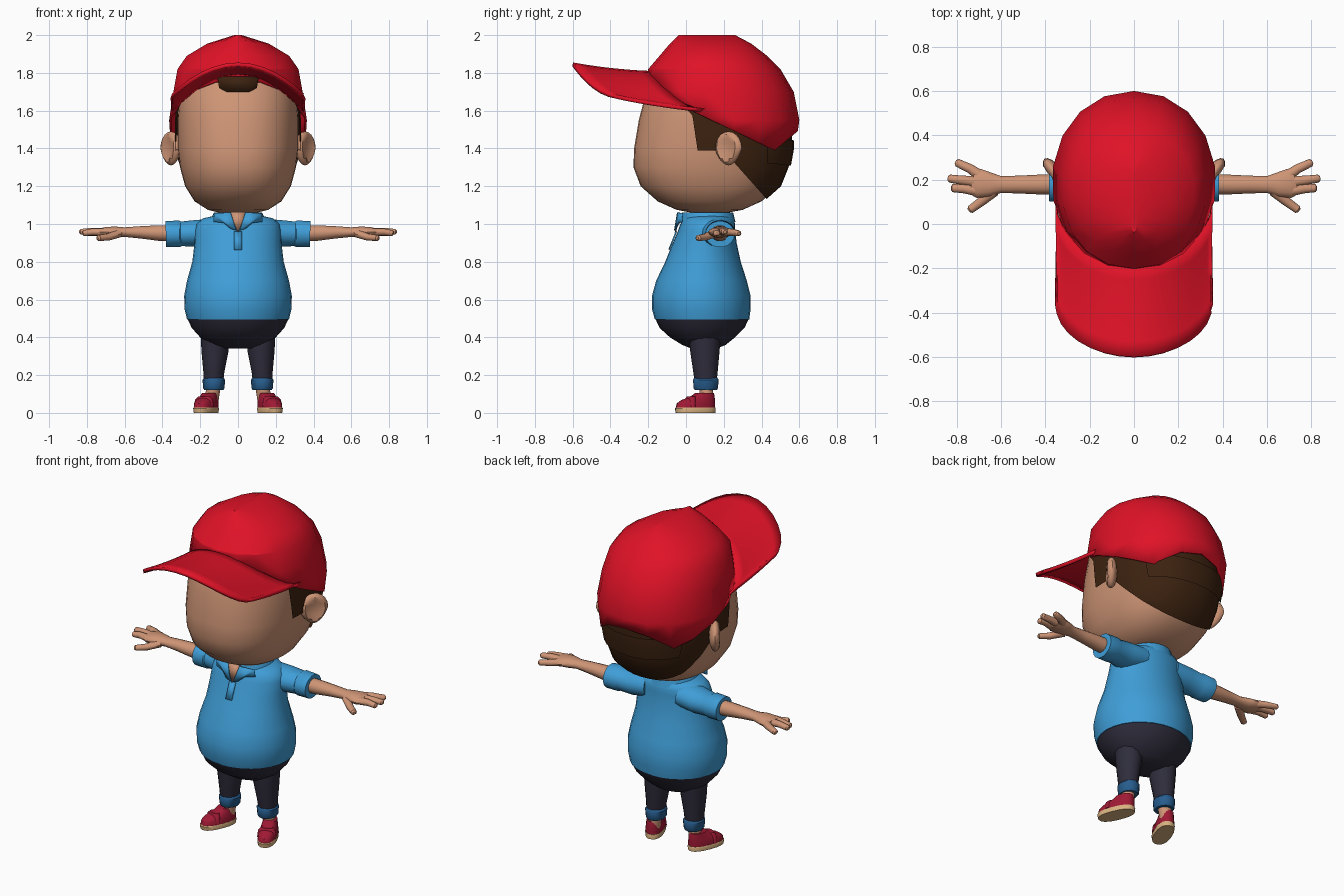
import bpy, bmesh
from math import sin, cos, pi, radians, copysign, sqrt
from mathutils import Vector, Matrix

if "Cube" in bpy.data.objects:
    bpy.data.objects.remove(bpy.data.objects["Cube"])


def material(name, *rgb):
    m = bpy.data.materials.new(name)
    m.use_nodes = True
    m.diffuse_color = (*rgb, 1)
    bsdf = next(n for n in m.node_tree.nodes if n.type == 'BSDF_PRINCIPLED')
    bsdf.inputs["Base Color"].default_value = (*rgb, 1)
    bsdf.inputs["Roughness"].default_value = 0.8
    return m


SKIN = material("skin", .62, .3, .18)
RED = material("cap red", .74, .006, .02)
BLUE = material("shirt blue", .05, .34, .68)
NAVY = material("trouser navy", .028, .026, .045)
DENIM = material("cuff denim", .02, .11, .27)
HAIR = material("hair brown", .045, .016, .005)
MAROON = material("shoe maroon", .35, .01, .035)
TAN = material("sole tan", .7, .45, .22)


def finish(name, bm, mat, mirror=False, angle=40, thick=0, matrix=None, offset=-1):
    bmesh.ops.recalc_face_normals(bm, faces=bm.faces[:])
    if matrix:
        bm.transform(matrix)
    me = bpy.data.meshes.new(name)
    bm.to_mesh(me)
    bm.free()
    me.materials.append(mat)
    me.shade_smooth()
    me.set_sharp_from_angle(angle=radians(angle))
    ob = bpy.data.objects.new(name, me)
    bpy.context.scene.collection.objects.link(ob)
    if thick:
        mod = ob.modifiers.new("thickness", 'SOLIDIFY')
        mod.thickness, mod.offset = thick, offset
    if mirror:
        ob.modifiers.new("mirror", 'MIRROR')
    return ob


def skin_rings(rings, closed=True, caps=True):
    bm = bmesh.new()
    vs = [[bm.verts.new(p) for p in r] for r in rings]
    n = len(vs[0])
    for a, b in zip(vs, vs[1:]):
        for i in range(n if closed else n - 1):
            j = (i + 1) % n
            bm.faces.new((a[i], a[j], b[j], b[i]))
    if caps:
        bm.faces.new(vs[0])
        bm.faces.new(vs[-1])
    return bm


def loft(name, rings, mat, n=28, p=2, grow=0, cuts=(), caps=True, **kw):
    """Stacked rings (z, front y, back y, half width), trimmed by (y, z, normal y, normal z)."""
    def power(c):
        return copysign(abs(c) ** (2 / p), c)
    out = []
    for z, f, b, w in rings:
        ang = [2 * pi * i / n - pi / 2 for i in range(n)]
        out.append([((w + grow) * power(cos(t)),
                     (f + b) / 2 + ((b - f) / 2 + grow) * power(sin(t)), z) for t in ang])
    bm = skin_rings(out, caps=caps)
    for y, z, ny, nz in cuts:
        bmesh.ops.bisect_plane(bm, geom=bm.verts[:] + bm.edges[:] + bm.faces[:],
                               plane_co=(0, y, z), plane_no=(0, ny, nz), clear_inner=True)
    return finish(name, bm, mat, **kw)


def tube(name, pts, mat, n=14, **kw):
    """Rings along a path of (x, y, z, half width, half height)."""
    cs = [Vector(p[:3]) for p in pts]
    rings = []
    for i, p in enumerate(pts):
        d = (cs[min(i + 1, len(cs) - 1)] - cs[max(i - 1, 0)]).normalized()
        up = Vector((0, 0, 1)) if abs(d.z) < .8 else Vector((0, 1, 0))
        side = d.cross(up).normalized()
        up = side.cross(d)
        rings.append([cs[i] + side * p[3] * cos(2 * pi * k / n) + up * p[4] * sin(2 * pi * k / n)
                      for k in range(n)])
    return finish(name, skin_rings(rings), mat, mirror=True, **kw)


def plate(name, outline, surface, mat, mirror=False):
    bm = bmesh.new()
    bm.faces.new([bm.verts.new((x, surface(x, z), z)) for x, z in outline])
    finish(name, bm, mat, mirror, thick=.008, offset=0)


# Head and hair
head = [(1.06, .03, .22, .1), (1.075, -.05, .3, .16), (1.12, -.15, .4, .23), (1.2, -.24, .49, .28),
        (1.3, -.278, .53, .307), (1.4, -.275, .548, .32), (1.55, -.25, .55, .32),
        (1.7, -.21, .52, .31), (1.85, -.1, .4, .25)]
loft("head", head, SKIN, n=36, p=2.3)
loft("back_hair", head, HAIR, n=36, p=2.3, grow=.013, cuts=[(.26, 1.32, .18, .16)])
loft("side_hair", head, HAIR, n=36, p=2.3, grow=.011, cuts=[(.03, 1.6, 1, .15), (0, 1.39, 0, 1)])
loft("hair_band", head, HAIR, n=36, p=2.3, grow=.024, caps=False,
     cuts=[(0, 1.365, .1, 1), (0, 1.5, -.1, -1), (.43, 1.4, 1, 0)])
plate("front_hair", [(-.11, 1.78), (-.1, 1.72), (-.06, 1.7), (.06, 1.7), (.1, 1.72), (.11, 1.78)],
      lambda x, z: -.226 + x * x, HAIR)

# Ears: flattened balls with a hollow, flaring towards the back
bm = bmesh.new()
bmesh.ops.create_uvsphere(bm, u_segments=16, v_segments=10, radius=1)
for v in bm.verts:
    if v.co.x > .8:
        v.co.x = .4
    if v.co.z < 0:
        v.co.y *= 1 + .3 * v.co.z
finish("ear", bm, SKIN, True, matrix=Matrix.Translation((.355, .225, 1.4))
       @ Matrix.Rotation(radians(-35), 4, 'Z') @ Matrix.Diagonal((.035, .085, .09, 1)))

# Cap
crown = [(1.37, -.24, .575, .358), (1.55, -.235, .6, .37), (1.7, -.225, .57, .347),
         (1.82, -.2, .5, .325), (1.89, -.14, .43, .275), (1.955, -.085, .345, .165),
         (2, -.04, .26, .02)]
loft("cap_crown", crown, RED, n=18, p=2.1, angle=28, thick=.012,
     cuts=[(.03, 1.6, .21, .44), (.03, 1.6, .17, .25), (.47, 1.39, -.1, .12)])
brim = []
for k in range(7):
    t = k / 6
    row = []
    for i in range(17):
        a = pi * (i / 16 - .5)
        s, c = sin(a), cos(a)
        root = Vector((.352 * s, .1 - .28 * c, 1.80 - .2 * s * s))
        tip = Vector((.352 * s, -.36 - .24 * c, 1.845 - .17 * s * s))
        row.append(root.lerp(tip, t) - Vector((0, 0, .03 * t * (1 - t))))
    brim.append(row)
finish("cap_brim", skin_rings(brim, closed=False, caps=False), RED, thick=.02, offset=0)

# Shirt
loft("shirt", [(.495, -.165, .335, .27), (.55, -.18, .342, .283), (.62, -.18, .342, .285),
               (.7, -.158, .322, .27), (.8, -.11, .29, .242), (.9, -.07, .268, .23),
               (.97, -.04, .26, .228), (1.0, -.03, .26, .22), (1.03, -.01, .25, .185),
               (1.045, .01, .23, .12)], BLUE)
tube("sleeve", [(.12, .16, .96, .1, .07), (.22, .175, .95, .088, .072), (.3, .18, .948, .075, .066),
                (.31, .18, .948, .08, .072), (.382, .18, .946, .078, .07)], BLUE, n=18)
loft("collar", [(1.01, -.03, .262, .15), (1.06, -.02, .25, .128), (1.06, 0, .23, .11),
                (1.03, 0, .23, .1)], BLUE, caps=False)


def chest(lift):
    return lambda x, z: .11 - .14 * sqrt(1 - (x / .22) ** 2) - (1 - z) * .4 * (z < 1) - lift


plate("open_neck", [(-.045, 1.062), (0, .955), (.045, 1.062)], chest(.008), SKIN)
plate("collar_flap", [(.04, 1.062), (.008, .965), (.04, .975), (.075, 1.005), (.13, 1.012),
                      (.125, 1.055)], chest(.016), BLUE, True)
plate("placket", [(-.02, .96), (-.02, .865), (.02, .865), (.02, .96)], chest(.006), BLUE)
loft("neck", [(1.0, .02, .2, .09), (1.1, .02, .2, .09)], SKIN)

# Arms and hands
tube("arm", [(.3, .18, .95, .046, .045), (.42, .178, .952, .045, .042), (.52, .178, .956, .04, .033),
             (.6, .178, .957, .038, .026), (.65, .178, .957, .055, .03), (.7, .183, .957, .066, .028),
             (.73, .19, .957, .055, .02)], SKIN)
fingers = {"thumb": [(.63, .15, .95), (.69, .1, .93), (.745, .06, .925)],
           "index_finger": [(.7, .15, .957), (.77, .16, .958), (.825, .162, .95)],
           "middle_finger": [(.7, .19, .957), (.77, .197, .962), (.84, .206, .958)],
           "little_finger": [(.69, .215, .957), (.74, .25, .955), (.805, .28, .95)]}
for name, (a, b, c) in fingers.items():
    end = Vector(c).lerp(Vector(b), .12)
    tube(name, [(*a, .026, .022), (*b, .021, .019), (*end, .018, .016), (*c, .009, .008)], SKIN, n=10)

# Trousers
loft("trouser_seat", [(.34, .03, .16, .09), (.36, -.02, .21, .15), (.4, -.085, .26, .2),
                      (.45, -.14, .31, .245), (.5, -.163, .333, .268)], NAVY)
tube("trouser_leg", [(.122, .1, .42, .075, .085), (.122, .1, .33, .072, .078),
                     (.128, .103, .22, .056, .065), (.13, .105, .15, .05, .056)], NAVY, n=12)
tube("trouser_cuff", [(.128, .105, .12, .05, .058), (.128, .105, .13, .056, .064),
                      (.128, .105, .175, .06, .068), (.128, .105, .187, .05, .06)], DENIM, n=12)

# Ankles and shoes, toes turned out
tube("ankle", [(.14, .11, .06, .036, .036), (.13, .106, .14, .038, .038)], SKIN)
turn = Matrix.Translation((.168, .052, 0)) @ Matrix.Rotation(radians(22), 4, 'Z')
shoe = dict(n=20, p=2.4, mirror=True, matrix=turn)
loft("shoe_sole", [(0, -.112, .108, .05), (.024, -.116, .11, .053), (.028, -.112, .108, .051)],
     TAN, **shoe)
loft("shoe_upper", [(.024, -.112, .106, .05), (.05, -.106, .106, .05), (.068, -.08, .106, .046),
                    (.085, -.03, .104, .042), (.105, .0, .1, .038)], MAROON, **shoe)
loft("shoe_strap", [(.03, -.055, -.012, .055), (.07, -.055, -.01, .05), (.088, -.045, -.005, .032)],
     MAROON, **shoe)
